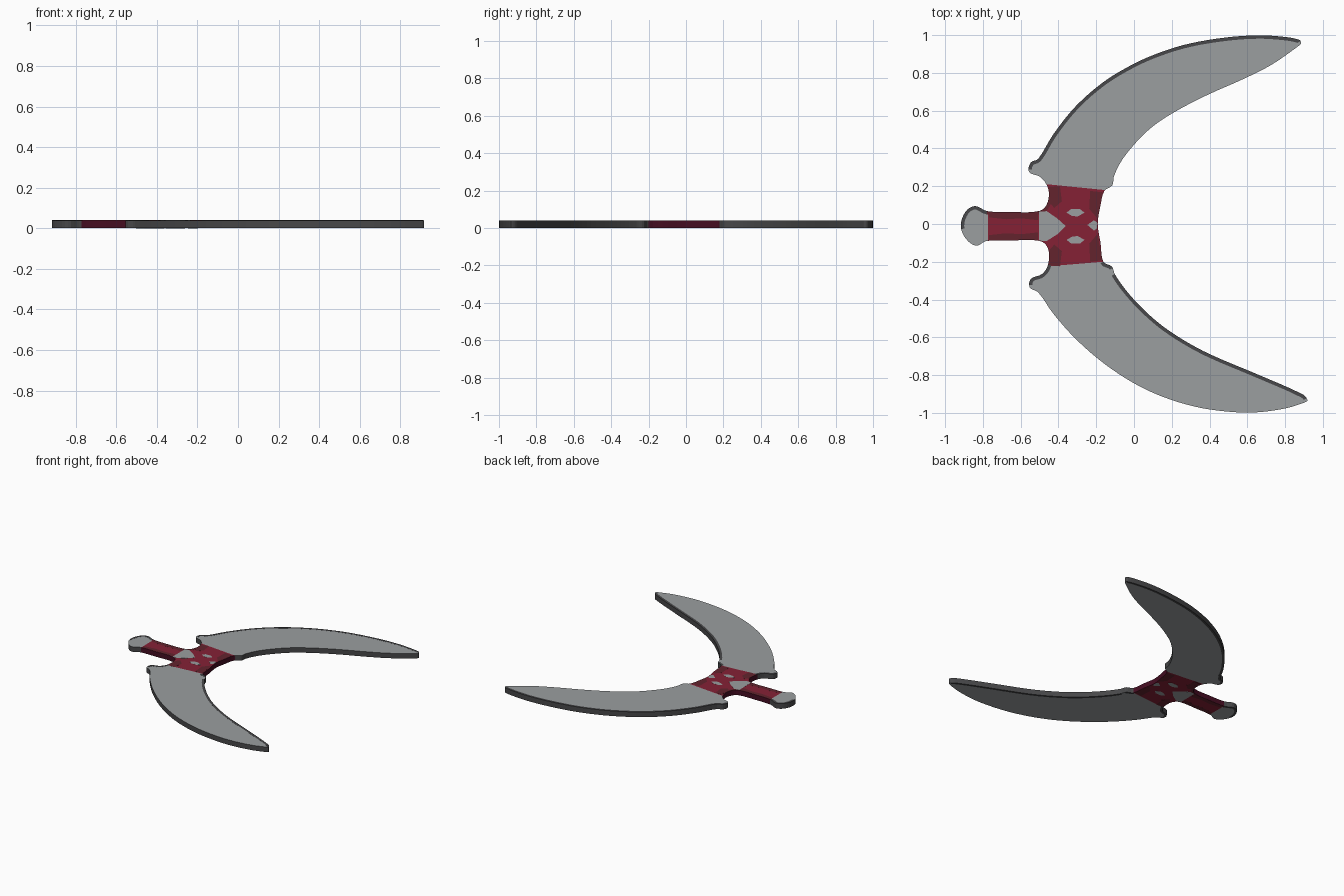
import bpy, bmesh
from mathutils import Vector
from mathutils.geometry import delaunay_2d_cdt

if "Cube" in bpy.data.objects:
    bpy.data.objects.remove(bpy.data.objects["Cube"])

# ---- colours
def mat(name, c):
    m = bpy.data.materials.new(name)
    m.diffuse_color = (*c, 1)
    m.use_nodes = True
    m.node_tree.nodes["Principled BSDF"].inputs["Base Color"].default_value = m.diffuse_color
    return m

MATS = [mat("steel_grey", (0.325, 0.342, 0.35)), mat("dark_edge", (0.064, 0.064, 0.067)),
        mat("red_wrap", (0.235, 0.015, 0.036)), mat("dark_red_wrap", (0.125, 0.017, 0.027)),
        mat("maroon_side", (0.06, 0.004, 0.016))]
Z0, Z1 = 0.0006, 0.0394

# ---- outline key points, counter-clockwise from the pommel
lower = [(-.92, -.01), (-.895, -.075), (-.84, -.115), (-.785, -.09), (-.65, -.087), (-.50, -.09),
         (-.458, -.13), (-.458, -.215), (-.49, -.265), (-.548, -.29), (-.555, -.335), (-.51, -.362),
         (-.43, -.475), (-.31, -.61), (-.16, -.74), (0, -.845), (.15, -.915), (.32, -.967),
         (.48, -.992), (.63, -.998), (.79, -.978), (.90, -.945), (.915, -.932), (.89, -.902),
         (.66, -.80), (.40, -.69), (.26, -.615), (.135, -.53), (.03, -.435), (-.05, -.345),
         (-.105, -.265), (-.12, -.225), (-.165, -.20)]
upper = [(-.18, -.10), (-.195, 0), (-.18, .10), (-.16, .175), (-.118, .205), (-.11, .25),
         (-.075, .325), (-.02, .40), (.06, .485), (.135, .545), (.26, .62), (.40, .69), (.57, .765),
         (.72, .84), (.865, .94), (.882, .958), (.87, .976), (.78, .992), (.65, .999), (.48, .987),
         (.29, .955), (.14, .91), (0, .85), (-.16, .755), (-.31, .625), (-.43, .475), (-.51, .345),
         (-.55, .325), (-.558, .275), (-.50, .25), (-.458, .19), (-.46, .115), (-.50, .07),
         (-.65, .063), (-.78, .068), (-.845, .095), (-.895, .065)]

def smooth_loop(p, n=4):
    p = [Vector(a) for a in p]
    out = []
    for i in range(len(p)):
        a, b, c, d = (p[(i + k) % len(p)] for k in (-1, 0, 1, 2))
        # tangents scaled to the local span so uneven spacing does not overshoot
        L = (c - b).length
        t1, t2 = (c - a).normalized() * L, (d - b).normalized() * L
        for k in range(n):
            t = k / n
            out.append((2*t**3 - 3*t*t + 1) * b + (t**3 - 2*t*t + t) * t1
                       + (3*t*t - 2*t**3) * c + (t**3 - t*t) * t2)
    return out

def is_wrap(c):
    return c.x > -.775 and c.y + .1 * c.x < .164 and c.y - .083 * c.x > -.186

def finish(bm, name):
    me = bpy.data.meshes.new(name)
    bm.to_mesh(me)
    bm.free()
    for m in MATS:
        me.materials.append(m)
    ob = bpy.data.objects.new(name, me)
    bpy.context.collection.objects.link(ob)
    ob.location.x = 0.003

# ---- body: twin blades, hub, grip and pommel as one flat slab
outer = smooth_loop(lower + upper)
n = len(outer)
cv, _, cf, _, _, _ = delaunay_2d_cdt(outer, [], [list(range(n))], 1, 1e-6)
bm = bmesh.new()
vs = [bm.verts.new((p.x, p.y, Z0)) for p in cv]
for f in cf:
    bm.faces.new([vs[i] for i in f])

# cut along the borders of the wrapping
def cut(co, no):
    bmesh.ops.bisect_plane(bm, geom=bm.verts[:] + bm.edges[:] + bm.faces[:],
                           plane_co=co, plane_no=no)

cut((-.775, 0, 0), (1, 0, 0))
cut((0, .164, 0), (.1, 1, 0))
cut((0, -.186, 0), (-.083, 1, 0))
ext = bmesh.ops.extrude_face_region(bm, geom=bm.faces[:], use_keep_orig=True)["geom"]
bmesh.ops.translate(bm, verts=[g for g in ext if isinstance(g, bmesh.types.BMVert)],
                    vec=(0, 0, Z1 - Z0))
bmesh.ops.recalc_face_normals(bm, faces=bm.faces[:])
for f in bm.faces:
    wrap = is_wrap(f.calc_center_median())
    zs = [v.co.z for v in f.verts]
    if max(zs) - min(zs) > .01:
        f.material_index = 4 if wrap else 1
    else:
        f.material_index = 2 if wrap else 0
finish(bm, "twin_blade_body")

# ---- painted details as thin plates on both sides
def patches(name, polys, eps, index):
    bm = bmesh.new()
    for poly in polys:
        for za, zb in ((Z1 - .001, Z1 + eps), (Z0 - eps, Z0 + .001)):
            f = bm.faces.new([bm.verts.new((p[0], p[1], za)) for p in poly])
            g = bmesh.ops.extrude_face_region(bm, geom=[f], use_keep_orig=True)["geom"]
            bmesh.ops.translate(bm, verts=[v for v in g if isinstance(v, bmesh.types.BMVert)],
                                vec=(0, 0, zb - za))
    bmesh.ops.recalc_face_normals(bm, faces=bm.faces[:])
    for f in bm.faces:
        f.material_index = index(f.calc_center_median())
    finish(bm, name)

# dark border along the edges turned to the back and to the left
border = []
def inward(i):
    t = (outer[(i + 1) % n] - outer[i - 1]).normalized()
    return Vector((-t.y, t.x))

for i in range(n):
    j = (i + 1) % n
    d = -(inward(i) + inward(j)).normalized()
    if d.y - .35 * d.x > .2:
        border.append([outer[i], outer[j], outer[j] + inward(j) * .018, outer[i] + inward(i) * .018])
patches("dark_border", border, .0004, lambda c: 3 if is_wrap(c) else 1)

def mirrored(poly, off=-.012):
    return [poly, [(x, 2 * off - y) for x, y in poly]]

# darker shades in the wrapping
dark = (mirrored([(-.452, .195), (-.452, .115), (-.425, .085), (-.385, .12), (-.395, .2)])
        + mirrored([(-.235, .175), (-.17, .168), (-.185, .09), (-.197, .03), (-.24, .08)])
        + mirrored([(-.77, .06), (-.77, .035), (-.68, .025), (-.6, .03), (-.51, .02), (-.51, .06)]))
patches("dark_wrap_patches", dark, .0003, lambda c: 3)

# bare metal showing between the wraps
grey = ([[(-.505, .065), (-.465, .068), (-.41, .03), (-.365, -.01), (-.41, -.055),
          (-.465, -.09), (-.505, -.088)],
         [(-.25, -.005), (-.215, .02), (-.2, .01), (-.2, -.025), (-.215, -.035)]]
        + mirrored([(-.36, .06), (-.335, .08), (-.29, .08), (-.265, .06), (-.3, .04), (-.33, .042)]))
patches("grey_hub_patches", grey, .0006, lambda c: 0)
